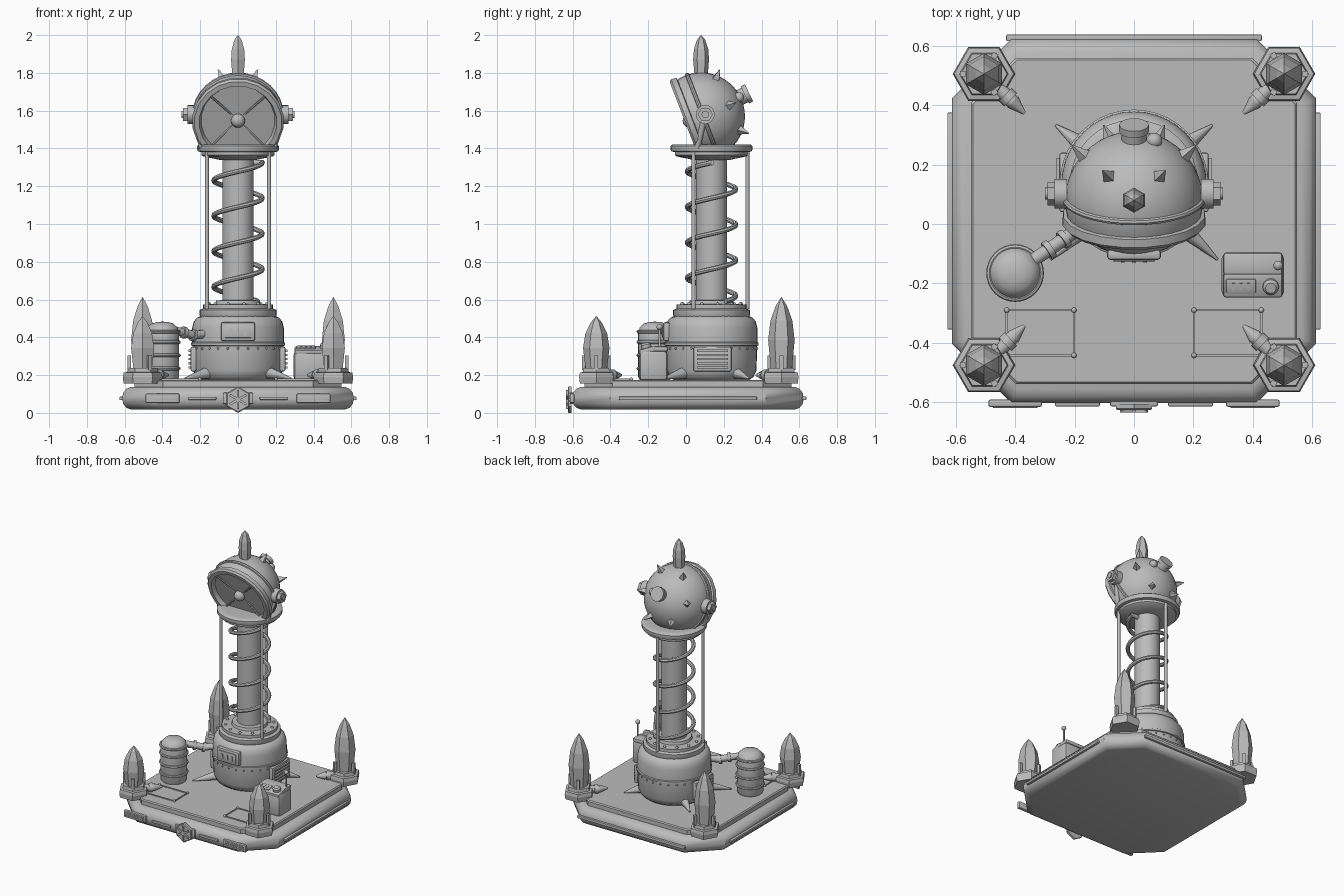
import bpy, bmesh
from math import pi, sin, cos, radians
from mathutils import Matrix, Vector

old = bpy.data.objects.get("Cube")
if old:
    bpy.data.objects.remove(old)

grey = bpy.data.materials.new("mid_grey")
grey.use_nodes = True
COL = (0.5, 0.5, 0.5, 1)
grey.diffuse_color = COL
grey.node_tree.nodes["Principled BSDF"].inputs["Base Color"].default_value = COL
T = Matrix.Translation
AY = 0.135            # column axis in y
FLOOR = 0.175


def finish(name, bm, smooth=True, cut=None):
    if cut is not None:
        bmesh.ops.bisect_plane(bm, geom=bm.verts[:] + bm.edges[:] + bm.faces[:],
                               plane_co=(0, 0, cut), plane_no=(0, 0, 1), clear_inner=True)
    bmesh.ops.recalc_face_normals(bm, faces=bm.faces[:])
    me = bpy.data.meshes.new(name)
    bm.to_mesh(me)
    bm.free()
    me.materials.append(grey)
    ob = bpy.data.objects.new(name, me)
    bpy.context.collection.objects.link(ob)
    if smooth:
        bpy.ops.object.select_all(action='DESELECT')
        ob.select_set(True)
        bpy.context.view_layer.objects.active = ob
        bpy.ops.object.shade_smooth_by_angle(angle=radians(40))
    return ob


def loft(name, rings, m=Matrix(), smooth=True, cut=None, closed=False):
    """Skin a list of point rings, capping the ends."""
    bm = bmesh.new()
    vs = [[bm.verts.new(m @ Vector(p)) for p in r] for r in rings]
    n = len(vs[0])
    pairs = list(zip(vs, vs[1:])) + ([(vs[-1], vs[0])] if closed else [])
    for a, b in pairs:
        for i in range(n):
            j = (i + 1) % n
            bm.faces.new((a[i], a[j], b[j], b[i]))
    if not closed:
        bm.faces.new(vs[0])
        bm.faces.new(vs[-1])
    bmesh.ops.remove_doubles(bm, verts=bm.verts[:], dist=1e-5)
    return finish(name, bm, smooth, cut)


def lathe(name, prof, m=Matrix(), n=32, phase=0, **kw):
    rings = [[(max(r, 1e-4) * cos(phase + 2 * pi * i / n),
               max(r, 1e-4) * sin(phase + 2 * pi * i / n), z) for i in range(n)]
             for r, z in prof]
    return loft(name, rings, m, **kw)


def hoop(name, R, r, m, n=32, **kw):
    prof = [(R + r * cos(k * pi / 4), r * sin(k * pi / 4)) for k in range(8)]
    return lathe(name, prof, m, n, closed=True, **kw)


def rod(name, p, q, r1, r2=None, n=10, **kw):
    p, q = Vector(p), Vector(q)
    m = T(p) @ (q - p).to_track_quat('Z', 'Y').to_matrix().to_4x4()
    return lathe(name, [(r1, 0), (r1 if r2 is None else r2, (q - p).length)], m, n, **kw)


def ball(name, p, r):
    return lathe(name, [(r * cos(a * pi / 12), r * sin(a * pi / 12)) for a in range(-6, 7)],
                 T(Vector(p)), 16)


def box(name, c, size, m=Matrix(), bevel=0.0):
    bm = bmesh.new()
    bmesh.ops.create_cube(bm, size=1, matrix=m @ T(Vector(c)) @ Matrix.Diagonal((*size, 1)))
    if bevel:
        bmesh.ops.bevel(bm, geom=bm.edges[:], offset=bevel, segments=2, profile=0.5,
                        affect='EDGES')
    return finish(name, bm, bool(bevel))


def octagon(h, z, chamfer):
    k = h - chamfer
    return [(sx * a, sy * b + 0.01, z) for sx, sy, a, b in
            ((1, 1, h, k), (1, 1, k, h), (-1, 1, k, h), (-1, 1, h, k),
             (-1, -1, h, k), (-1, -1, k, h), (1, -1, k, h), (1, -1, h, k))]


# Base: rounded octagonal skirt and deck
skirt = [(0.565, 0.018), (0.59, 0.026), (0.608, 0.048), (0.613, 0.077), (0.608, 0.106),
         (0.59, 0.128), (0.565, 0.138)]
loft("base_skirt", [octagon(h, z, 0.2 - (0.613 - h) * 0.586) for h, z in skirt])
loft("base_deck", [octagon(0.548, 0.13, 0.15), octagon(0.548, 0.168, 0.15),
                   octagon(0.541, FLOOR, 0.147)], smooth=False)

# Skirt trim: side bars, back plate, front vents and badge
for s, side in ((-1, "right"), (1, "left")):
    box(side + "_side_bar", (s * 0.615, 0.01, 0.077), (0.026, 0.73, 0.018), bevel=0.004)
    box(side + "_front_bar", (s * 0.19, -0.605, 0.077), (0.15, 0.018, 0.016), bevel=0.004)
    box(side + "_vent_frame", (s * 0.4, -0.603, 0.077), (0.18, 0.024, 0.05), bevel=0.006)
    for k in (-1, 0, 1):
        box(side + "_vent_slat", (s * 0.4, -0.615, 0.077 + k * 0.012), (0.15, 0.008, 0.007))
box("back_plate", (0, 0.626, 0.077), (0.86, 0.022, 0.02), bevel=0.004)
box("badge_mount", (0, -0.604, 0.077), (0.16, 0.02, 0.06), bevel=0.006)
BADGE = T((0, -0.605, 0.07)) @ Matrix.Rotation(pi / 2, 4, 'X')
lathe("badge_hexagon", [(0.07, 0), (0.07, 0.016), (0.064, 0.021)], BADGE, 6, pi / 6, smooth=False)
for k in range(3):
    box("badge_bar", (0, 0, 0.024), (0.013, 0.1, 0.012), BADGE @ Matrix.Rotation(k * pi / 3, 4, 'Z'))

# Corner crystals on hexagonal pedestals
for sx in (-1, 1):
    for y, top in ((0.505, 0.614), (-0.475, 0.513)):
        at = T((sx * 0.505, y, 0))
        lathe("crystal_pedestal", [(0.1, FLOOR - 0.02), (0.105, 0.19), (0.1, 0.213), (0.082, 0.216),
                                   (0.078, 0.238)], at, 6, smooth=False)
        h = top - 0.22
        lathe("corner_crystal", [(0.055, 0.22), (0.07, 0.22 + h * 0.42), (0.058, 0.22 + h * 0.68),
                                 (0.03, 0.22 + h * 0.88), (0, top)], at, 6, pi / 6, smooth=False)
        for k in range(3):
            a = pi / 2 - sx * pi / 2 + k * 2 * pi / 3
            box("crystal_claw", (0.071, 0, 0.265), (0.018, 0.02, 0.075),
                at @ Matrix.Rotation(a, 4, 'Z'))
        inward = Vector((-sx * 0.72, -0.7 if y > 0 else 0.7, 0))
        p = Vector((sx * 0.505, y, 0.2)) + inward * 0.07
        rod("pedestal_plug", p, p + inward * 0.065, 0.024)
        rod("plug_collar", p + inward * 0.03, p + inward * 0.055, 0.031)
        rod("plug_tip", p + inward * 0.065, p + inward * 0.12, 0.026, 0.006)

# Floor hatch outlines
for s in (-1, 1):
    for y in (-0.29, -0.442):
        box("hatch_edge", (s * 0.315, y, FLOOR + 0.002), (0.226, 0.007, 0.008))
        for x in (0.202, 0.428):
            ball("hatch_bolt", (s * x, y, FLOOR + 0.003), 0.009)
    for x in (0.202, 0.428):
        box("hatch_edge", (s * x, -0.366, FLOOR + 0.002), (0.007, 0.152, 0.008))

# Tank, feet, panel and louvres
AXIS = T((0, AY, 0))
lathe("tank", [(0.195, 0.17), (0.222, 0.19), (0.238, 0.225), (0.242, 0.355), (0.25, 0.358),
               (0.25, 0.37), (0.244, 0.374), (0.243, 0.45), (0.235, 0.482), (0.218, 0.504),
               (0.19, 0.516)], AXIS, 40)
for k in range(28):
    a = 2 * pi * k / 28
    ball("tank_rivet", (0.242 * cos(a), AY + 0.242 * sin(a), 0.342), 0.006)
for dx, dy, reach in ((0.8, 0.6, 0.33), (-0.8, 0.6, 0.33), (0.74, -0.67, 0.38), (-0.74, -0.67, 0.38)):
    rod("tank_foot", (dx * 0.2, AY + dy * 0.2, 0.215), (dx * reach, AY + dy * reach, 0.182), 0.035, 0.004)
box("front_panel", (0, AY - 0.238, 0.43), (0.18, 0.035, 0.1), bevel=0.01)
box("panel_inset", (0, AY - 0.257, 0.43), (0.14, 0.008, 0.066), bevel=0.003)
for k in (-1, 0, 1):
    box("panel_gauge", (k * 0.038, AY - 0.262, 0.428), (0.012, 0.008, 0.034))
for s in (-1, 1):
    box("louvre_frame", (s * 0.236, AY + 0.005, 0.285), (0.03, 0.2, 0.13), bevel=0.008)
    for k in range(5):
        box("louvre_slat", (s * 0.254, AY + 0.005, 0.241 + k * 0.022), (0.016, 0.165, 0.011))

# Column, flanges, coil and stay rods
lathe("lower_flange", [(0.2, 0.51), (0.204, 0.518), (0.204, 0.545), (0.19, 0.55), (0.185, 0.553),
                       (0.185, 0.574), (0.12, 0.576), (0.115, 0.595), (0.08, 0.597)], AXIS)
lathe("column", [(0.083, 0.55), (0.083, 1.38)], AXIS)
lathe("collar", [(0.1, 1.34), (0.185, 1.358), (0.192, 1.364), (0.192, 1.38), (0.212, 1.384),
                 (0.216, 1.392), (0.216, 1.414), (0.205, 1.422), (0.17, 1.422)], AXIS)
for k in range(12):
    a = 2 * pi * k / 12 + 0.2
    ball("flange_bolt", (0.16 * cos(a), AY + 0.16 * sin(a), 0.577), 0.009)
for a in (-30, 90, 210):
    x, y = 0.19 * cos(radians(a)), AY + 0.19 * sin(radians(a))
    rod("stay_rod", (x, y, 0.55), (x, y, 1.38), 0.011)
TURNS, STEPS, PITCH = 3.9, 110, 0.188
coil = []
for i in range(STEPS + 1):
    a = -2 * pi * TURNS * i / STEPS
    z = 1.325 + PITCH * a / (2 * pi)
    coil.append([((0.128 + 0.014 * cos(t)) * cos(a), AY + (0.128 + 0.014 * cos(t)) * sin(a),
                  z + 0.014 * sin(t)) for t in (k * pi / 4 for k in range(8))])
loft("coil", coil)
rod("coil_lead_top", (0.07, AY, 1.325), (0.135, AY, 1.325), 0.015)

# Head: tilted sphere with a dish on its front
C = Vector((0, 0.08, 1.57))
HEAD = T(C) @ Matrix.Rotation(radians(111), 4, 'X')
R, CUT = 0.232, 1.4
shell = [(R * cos(radians(a)), R * sin(radians(a))) for a in range(-90, 16, 7)]
lathe("head_shell", shell, HEAD, 32, cut=CUT)
lathe("dish", [(0.222, 0.045), (0.24, 0.05), (0.243, 0.078), (0.232, 0.09), (0.206, 0.09),
               (0.196, 0.06), (0.15, 0.036), (0.1, 0.018), (0.05, 0.008), (0, 0.005)],
      HEAD, 20, pi / 20, cut=CUT)
hoop("head_band", R, 0.011, HEAD @ T((0, 0, -0.01)), cut=CUT)
for r, z in ((0.165, 0.05), (0.13, 0.036), (0.095, 0.024), (0.06, 0.018)):
    hoop("dish_ring", r, 0.008, HEAD @ T((0, 0, z)), 20, cut=CUT)
for k in range(4):
    a = pi / 4 + k * pi / 2
    rod("dish_strut", HEAD @ Vector((0.2 * cos(a), 0.2 * sin(a), 0.078)),
        HEAD @ Vector((0, 0, 0.05)), 0.006, n=6, cut=CUT)
rod("emitter_stem", HEAD @ Vector((0, 0, 0)), HEAD @ Vector((0, 0, 0.06)), 0.024)
ball("emitter_knob", HEAD @ Vector((0, 0, 0.065)), 0.037)

# Pivots, yoke arms and fins, mirrored left and right
for s in (-1, 1):
    p = Vector((s * 0.225, 0.102, 1.58))
    out = Vector((s, 0, 0))
    rod("pivot_disc", p, p + out * 0.042, 0.05, n=16)
    rod("pivot_nut", p + out * 0.042, p + out * 0.066, 0.04, n=6, smooth=False)
    rod("pivot_cap", p + out * 0.066, p + out * 0.074, 0.02)
    rod("yoke_arm", p + out * 0.014, (s * 0.19, 0.06, 1.405), 0.016)
    for d in ((0.085, 0.08, 0.2), (0.175, 0.155, 0.06), (0.085, 0.21, -0.075)):
        d = Vector((s * d[0], d[1], d[2])).normalized()
        rod("head_fin", C + d * (R - 0.01), C + d * (R + 0.055), 0.028, 0.003, 4, smooth=False)

# Rear valve and crown crystal
v = Vector((0, 0.9, 0.44))
rod("valve_body", C + v * (R - 0.02), C + v * (R + 0.035), 0.042, n=16)
rod("valve_cap", C + v * (R + 0.025), C + v * (R + 0.05), 0.05, n=16)
ball("valve_ball", C + Vector((0.068, 0.2, 0.1)), 0.027)
lathe("crown_crystal", [(0.034, 1.775), (0.042, 1.87), (0.038, 1.925), (0.022, 1.975), (0, 2.0)],
      T((0, C.y, 0)), 6, pi / 6, smooth=False)

# Barrel with hose to the tank
BARREL = T((-0.4, -0.165, 0))
lathe("barrel", [(0.078, 0.17), (0.088, 0.19), (0.088, 0.42), (0.08, 0.452), (0.058, 0.473),
                 (0.03, 0.481), (0, 0.483)], BARREL)
for z in (0.235, 0.305, 0.375, 0.43):
    hoop("barrel_band", 0.087, 0.01, BARREL @ T((0, 0, z)))
hose = [Vector(p) for p in ((-0.34, -0.122, 0.435), (-0.285, -0.085, 0.425), (-0.235, -0.05, 0.41),
                            (-0.17, -0.005, 0.42))]
for p, q in zip(hose, hose[1:]):
    rod("hose_segment", p, q, 0.023)
    rod("hose_clamp", q - (q - p) * 0.18, q + (q - p) * 0.12, 0.032)

# Control box with sloping desk, knob and aerial
box("control_box", (0.4, -0.172, 0.25), (0.21, 0.15, 0.16), bevel=0.02)
box("box_lid", (0.4, -0.135, 0.338), (0.2, 0.08, 0.03), bevel=0.012)
DESK = T((0.4, -0.205, 0.33)) @ Matrix.Rotation(radians(15), 4, 'X')
box("control_desk", (0, 0, 0), (0.2, 0.085, 0.03), DESK, 0.01)
box("desk_screen", (-0.04, 0, 0.016), (0.1, 0.05, 0.01), DESK, 0.004)
for k in (-1, 0, 1):
    box("screen_bar", (-0.04 + k * 0.025, 0, 0.022), (0.01, 0.024, 0.006), DESK)
lathe("desk_knob", [(0.027, 0), (0.027, 0.022), (0.018, 0.032)], DESK @ T((0.06, 0, 0.01)), 12)
rod("aerial", (0.485, -0.14, 0.32), (0.485, -0.14, 0.45), 0.006)
ball("aerial_tip", (0.485, -0.14, 0.455), 0.016)
